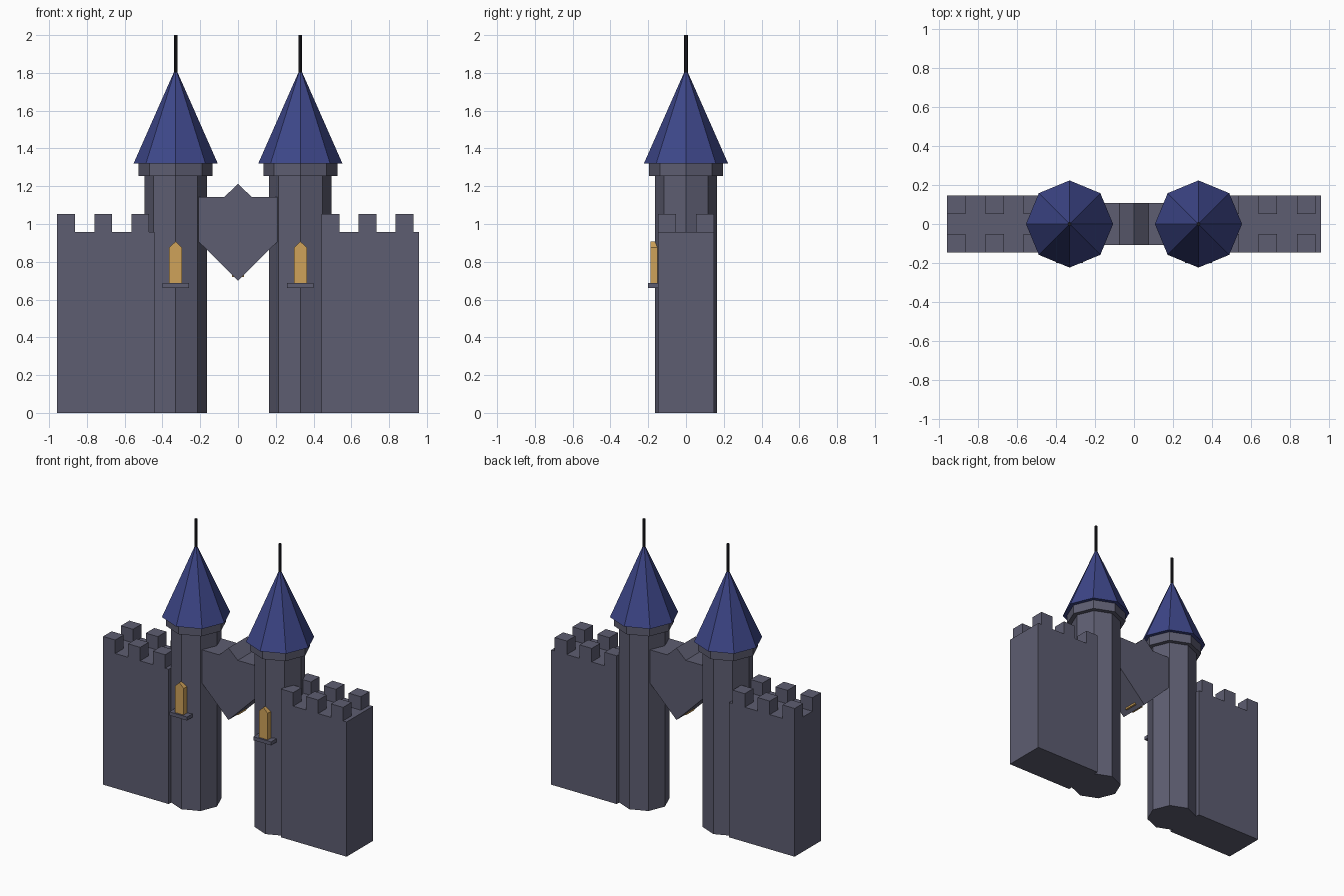
import bpy, bmesh
from math import radians

cube = bpy.data.objects.get("Cube")
if cube:
    bpy.data.objects.remove(cube, do_unlink=True)


def material(name, rgb):
    m = bpy.data.materials.new(name)
    m.use_nodes = True
    m.diffuse_color = (*rgb, 1)
    m.node_tree.nodes["Principled BSDF"].inputs["Base Color"].default_value = (*rgb, 1)
    return m


stone = material("grey stone", (0.11, 0.11, 0.165))
slate = material("blue roof", (0.047, 0.062, 0.25))
glow = material("amber window", (0.62, 0.36, 0.1))
iron = material("dark iron", (0.012, 0.012, 0.016))


def finish(name, bm, mat):
    bmesh.ops.recalc_face_normals(bm, faces=bm.faces)
    mesh = bpy.data.meshes.new(name)
    bm.to_mesh(mesh)
    bm.free()
    mesh.materials.append(mat)
    ob = bpy.data.objects.new(name, mesh)
    bpy.context.collection.objects.link(ob)
    return ob


def prism(name, profile, y0, y1, mat):
    """Extrude an x-z outline along y."""
    bm = bmesh.new()
    face = bm.faces.new([bm.verts.new((x, y0, z)) for x, z in profile])
    ext = bmesh.ops.extrude_face_region(bm, geom=[face])
    verts = [v for v in ext["geom"] if isinstance(v, bmesh.types.BMVert)]
    bmesh.ops.translate(bm, verts=verts, vec=(0, y1 - y0, 0))
    return finish(name, bm, mat)


def box(name, x0, x1, y0, y1, z0, z1, mat):
    return prism(name, [(x0, z0), (x1, z0), (x1, z1), (x0, z1)], y0, y1, mat)


def column(name, x, r0, r1, z0, z1, mat):
    """Eight-sided column or cone with corners on the axes."""
    bm = bmesh.new()
    bmesh.ops.create_cone(bm, cap_ends=True, segments=8, radius1=r0, radius2=r1, depth=z1 - z0)
    # put a corner on +x whatever the primitive's starting angle
    if max(v.co.x for v in bm.verts) < r0 * 0.98:
        from mathutils import Matrix
        bmesh.ops.rotate(bm, verts=bm.verts, matrix=Matrix.Rotation(radians(22.5), 3, "Z"))
    bmesh.ops.translate(bm, verts=bm.verts, vec=(x, 0, (z0 + z1) / 2))
    return finish(name, bm, mat)


for side, s in (("right", -1), ("left", 1)):
    # tower
    cx = s * 0.33
    column(side + "_tower", cx, 0.165, 0.165, 0, 1.26, stone)
    column(side + "_tower_collar", cx, 0.196, 0.196, 1.255, 1.32, stone)
    column(side + "_roof", cx, 0.223, 0, 1.32, 1.825, slate)
    column(side + "_spire_pole", cx, 0.01, 0.01, 1.78, 2.0, iron)

    # window and sill
    w = 0.034
    prism(side + "_window", [(cx - w, 0.68), (cx + w, 0.68), (cx + w, 0.875),
                             (cx, 0.908), (cx - w, 0.875)], -0.187, -0.14, glow)
    box(side + "_window_sill", cx - 0.07, cx + 0.07, -0.2, -0.14, 0.662, 0.687, stone)

    # curtain wall with two rows of battlements
    x0, x1 = sorted((s * 0.442, s * 0.957))
    box(side + "_wall", x0, x1, -0.147, 0.147, 0, 0.957, stone)
    start = -0.957 if s < 0 else 0.442
    for i in range(3):
        x = start + i * 0.196
        for row, y in (("front", -0.147), ("back", 0.052)):
            box(f"{side}_{row}_merlon_{i + 1}", x, x + 0.095, y, y + 0.095, 0.95, 1.053, stone)

# bridge between the towers
half = [(0, 0.70), (0.21, 0.908), (0.21, 1.143), (0.073, 1.143), (0, 1.212)]
prism("bridge", half + [(-x, z) for x, z in reversed(half[1:-1])], -0.107, 0.107, stone)
box("bridge_lamp", -0.033, 0.033, -0.048, 0.048, 0.72, 0.85, glow)
